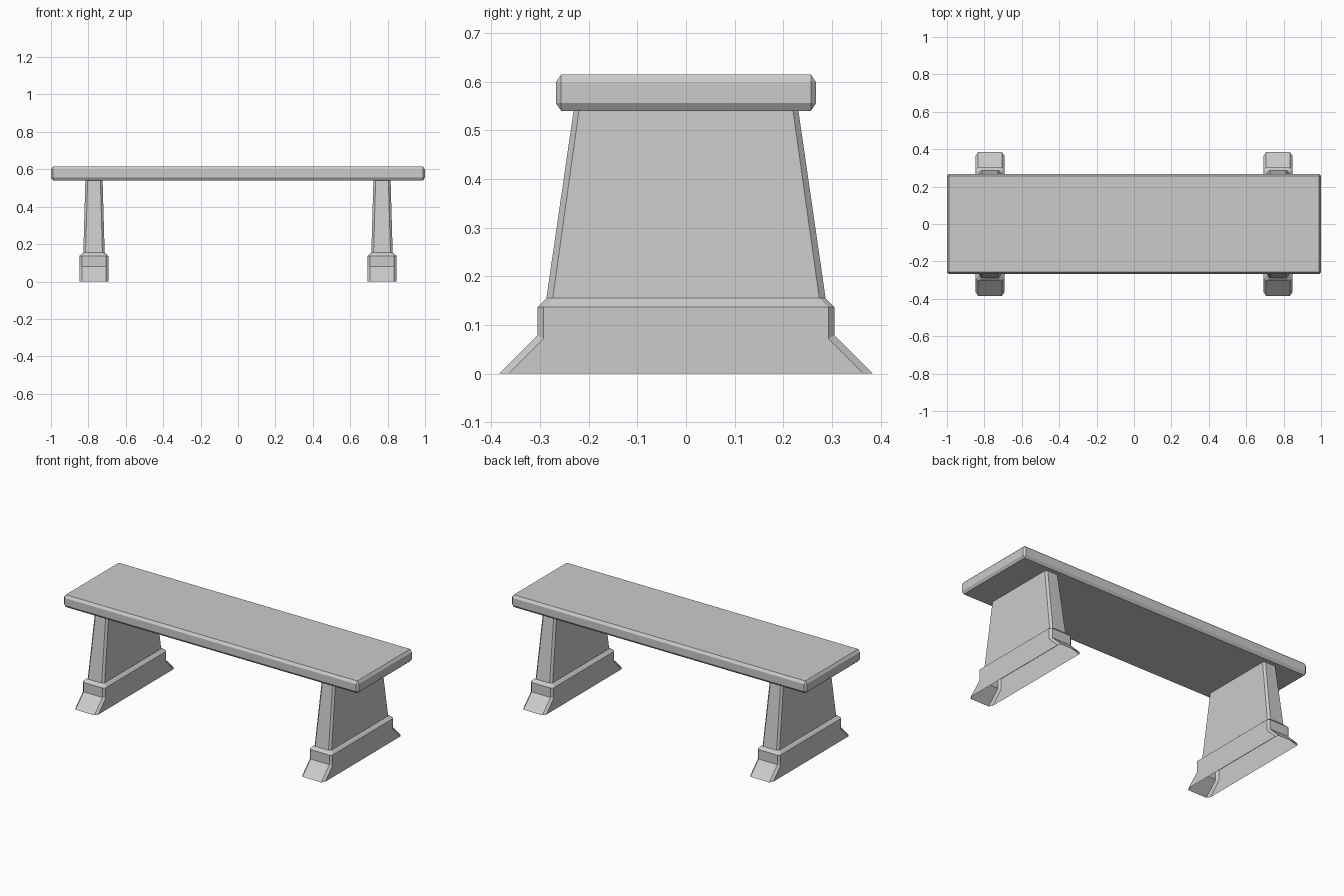
import bpy, bmesh
from mathutils import Matrix

if "Cube" in bpy.data.objects:
    bpy.data.objects.remove(bpy.data.objects["Cube"])


def make_object(name, bm):
    bmesh.ops.recalc_face_normals(bm, faces=bm.faces)
    mesh = bpy.data.meshes.new(name)
    bm.to_mesh(mesh)
    bm.free()
    obj = bpy.data.objects.new(name, mesh)
    bpy.context.collection.objects.link(obj)
    return obj


# Seat: chamfered slab, stretched in z so the chamfer is a little taller than wide
STRETCH = 1.45
bm = bmesh.new()
bmesh.ops.create_cube(bm, size=1)
bmesh.ops.scale(bm, vec=(2.0, 0.535, 0.075 / STRETCH), verts=bm.verts)
bmesh.ops.bevel(bm, geom=bm.edges[:], offset=0.011, segments=1,
                affect='EDGES', clamp_overlap=True)
bmesh.ops.scale(bm, vec=(1, 1, STRETCH), verts=bm.verts)
bmesh.ops.transform(bm, matrix=Matrix.Translation((0, 0, 0.5775)), verts=bm.verts)
make_object("seat", bm)

# Leg rings: (end half-width x, end y, end z, side half-width x, side y, side z)
RINGS = [
    (0.064, 0.384, 0.000, 0.077, 0.365, 0.000),
    (0.064, 0.305, 0.079, 0.077, 0.293, 0.072),
    (0.064, 0.305, 0.137, 0.077, 0.293, 0.137),
    (0.045, 0.287, 0.155, 0.057, 0.274, 0.155),
    (0.034, 0.231, 0.541, 0.046, 0.220, 0.541),
]


def make_leg(name, cx):
    # Eight-sided open shell lofted through the rings
    bm = bmesh.new()
    loops = []
    for ex, ey, ez, sx, sy, sz in RINGS:
        pts = [(sx, -sy, sz), (sx, sy, sz), (ex, ey, ez), (-ex, ey, ez),
               (-sx, sy, sz), (-sx, -sy, sz), (-ex, -ey, ez), (ex, -ey, ez)]
        loops.append([bm.verts.new((cx + x, y, z)) for x, y, z in pts])
    for low, high in zip(loops, loops[1:]):
        for i in range(8):
            j = (i + 1) % 8
            bm.faces.new((low[i], low[j], high[j], high[i]))
    return make_object(name, bm)


make_leg("left_leg", -0.77)
make_leg("right_leg", 0.77)
